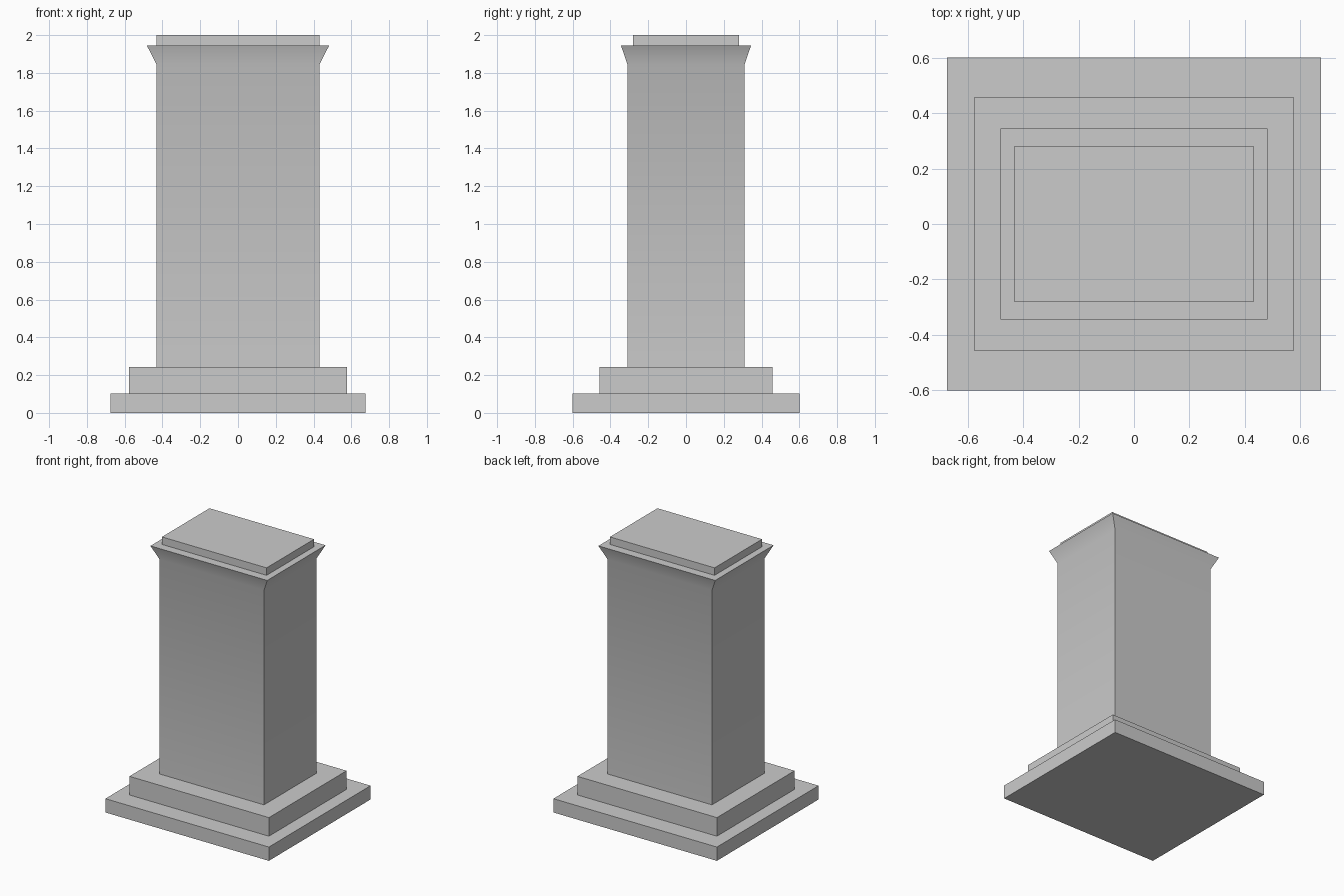
import bpy, bmesh, math

if "Cube" in bpy.data.objects:
    bpy.data.objects.remove(bpy.data.objects["Cube"])


def rect_loft(name, rings, smooth=False):
    """Closed solid through rectangles given as (half_x, half_y, z)."""
    bm = bmesh.new()
    loops = [[bm.verts.new((sx * hx, sy * hy, z))
              for sx, sy in ((-1, -1), (1, -1), (1, 1), (-1, 1))]
             for hx, hy, z in rings]
    bm.faces.new(loops[0][::-1])
    bm.faces.new(loops[-1])
    for low, high in zip(loops, loops[1:]):
        for i in range(4):
            j = (i + 1) % 4
            bm.faces.new((low[i], low[j], high[j], high[i]))
    mesh = bpy.data.meshes.new(name)
    bm.to_mesh(mesh)
    bm.free()
    obj = bpy.data.objects.new(name, mesh)
    bpy.context.collection.objects.link(obj)
    if smooth:
        bpy.ops.object.select_all(action='DESELECT')
        obj.select_set(True)
        bpy.context.view_layer.objects.active = obj
        bpy.ops.object.shade_smooth_by_angle(angle=math.radians(30))
    return obj


# Stepped base
rect_loft("base_lower_step", [(0.675, 0.60, 0.0), (0.675, 0.60, 0.103)])
rect_loft("base_upper_step", [(0.576, 0.458, 0.103), (0.576, 0.458, 0.242)])

# Shaft with softly shaded flared rim
rect_loft("shaft", [(0.432, 0.31, 0.242), (0.432, 0.31, 1.845),
                    (0.482, 0.344, 1.944)], smooth=True)

# Top slab
rect_loft("cap_slab", [(0.432, 0.28, 1.944), (0.432, 0.28, 2.0)])
